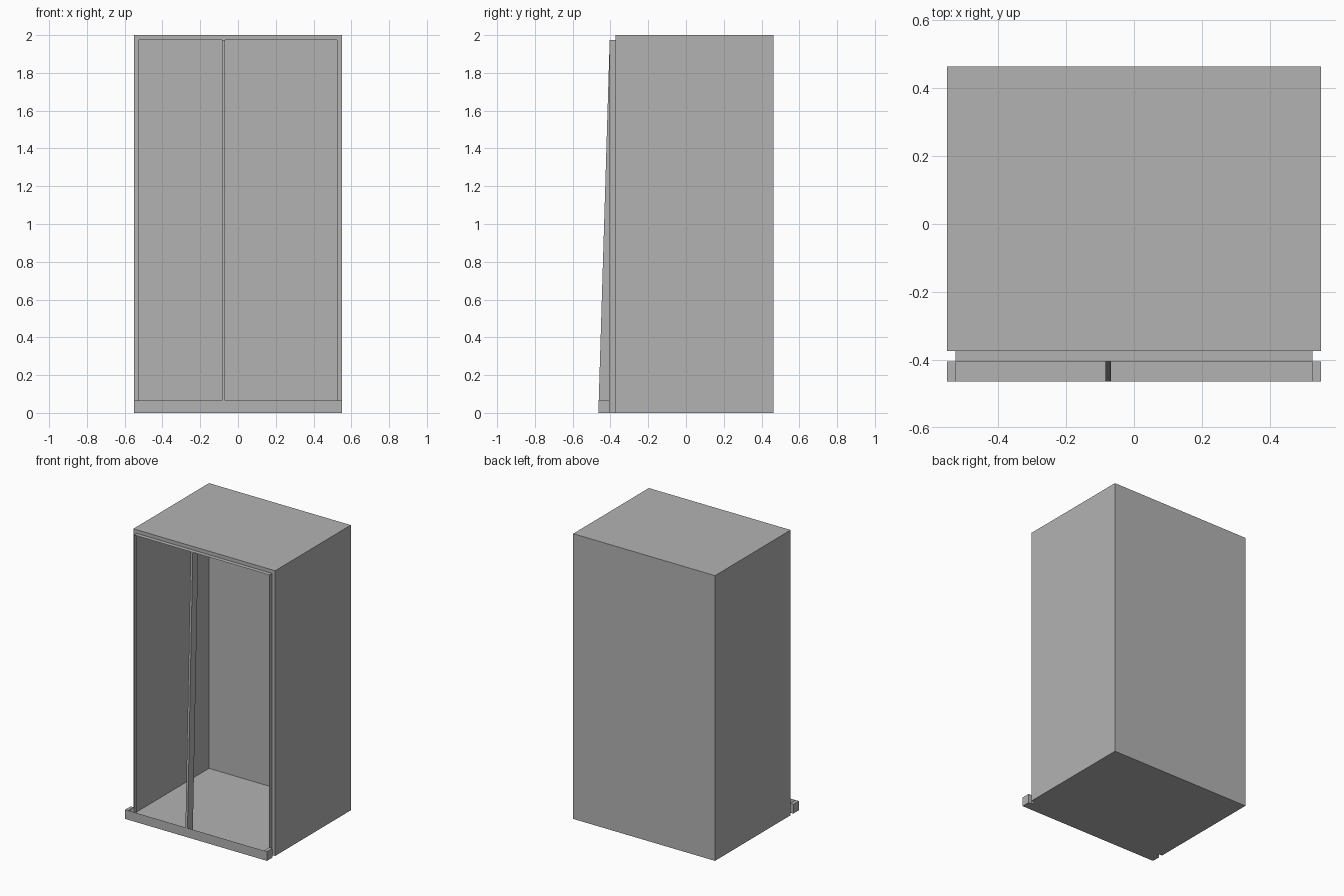
import bpy
import bmesh
from mathutils import Vector

if "Cube" in bpy.data.objects:
    bpy.data.objects.remove(bpy.data.objects["Cube"], do_unlink=True)

grey = bpy.data.materials.new("plain grey")
grey.use_nodes = True
colour = (0.45, 0.45, 0.45, 1)
grey.diffuse_color = colour
grey.node_tree.nodes["Principled BSDF"].inputs["Base Color"].default_value = colour

SIDES = {"left": (1, 0, 0), "right": (-1, 0, 0), "back": (0, 1, 0),
         "front": (0, -1, 0), "top": (0, 0, 1), "bottom": (0, 0, -1)}


def sheet_box(name, low, high, keep=tuple(SIDES), lean=0):
    """Box of thin sheets; only the sides in keep remain, the top shifts back by lean."""
    bm = bmesh.new()
    bmesh.ops.create_cube(bm, size=1)
    bm.normal_update()
    unwanted = [f for f in bm.faces
                if not any(f.normal.dot(Vector(SIDES[s])) > 0.9 for s in keep)]
    bmesh.ops.delete(bm, geom=unwanted, context="FACES")
    for v in bm.verts:
        is_top = v.co.z > 0
        v.co = [low[i] if v.co[i] < 0 else high[i] for i in range(3)]
        if is_top:
            v.co.y += lean
    mesh = bpy.data.meshes.new(name)
    bm.to_mesh(mesh)
    bm.free()
    mesh.materials.append(grey)
    obj = bpy.data.objects.new(name, mesh)
    bpy.context.collection.objects.link(obj)
    return obj


half, inner = 0.55, 0.525              # outer and opening half widths
height, opening_top, kick_top = 2.0, 1.975, 0.065
back, rim, collar, front = 0.464, -0.374, -0.404, -0.464

# Open-fronted cabinet shell
sheet_box("cabinet_shell", (-half, rim, 0), (half, back, height),
          ("left", "right", "back", "top", "bottom"))

# Flat rim round the opening
sheet_box("rim_top", (-half, rim, opening_top), (half, rim, height), ("front",))

# Collar standing proud of the rim
sheet_box("opening_collar", (-inner, collar, 0), (inner, rim, opening_top),
          ("left", "right", "top", "bottom"))

# Kick tray with open top
sheet_box("kick_tray", (-half, front, 0), (half, collar, kick_top),
          ("left", "right", "front", "bottom"))

# Side rims and capped tray ends
for side, a, b in (("left", inner, half), ("right", -half, -inner)):
    sheet_box("rim_" + side, (a, rim, 0), (b, rim, opening_top), ("front",))
    sheet_box("kick_end_" + side, (a, front, 0), (b, collar, kick_top),
              ("top", "back"))

# Leaning centre divider
sheet_box("door_divider", (-0.084, front, 0), (-0.068, collar, opening_top),
          lean=collar - front)
